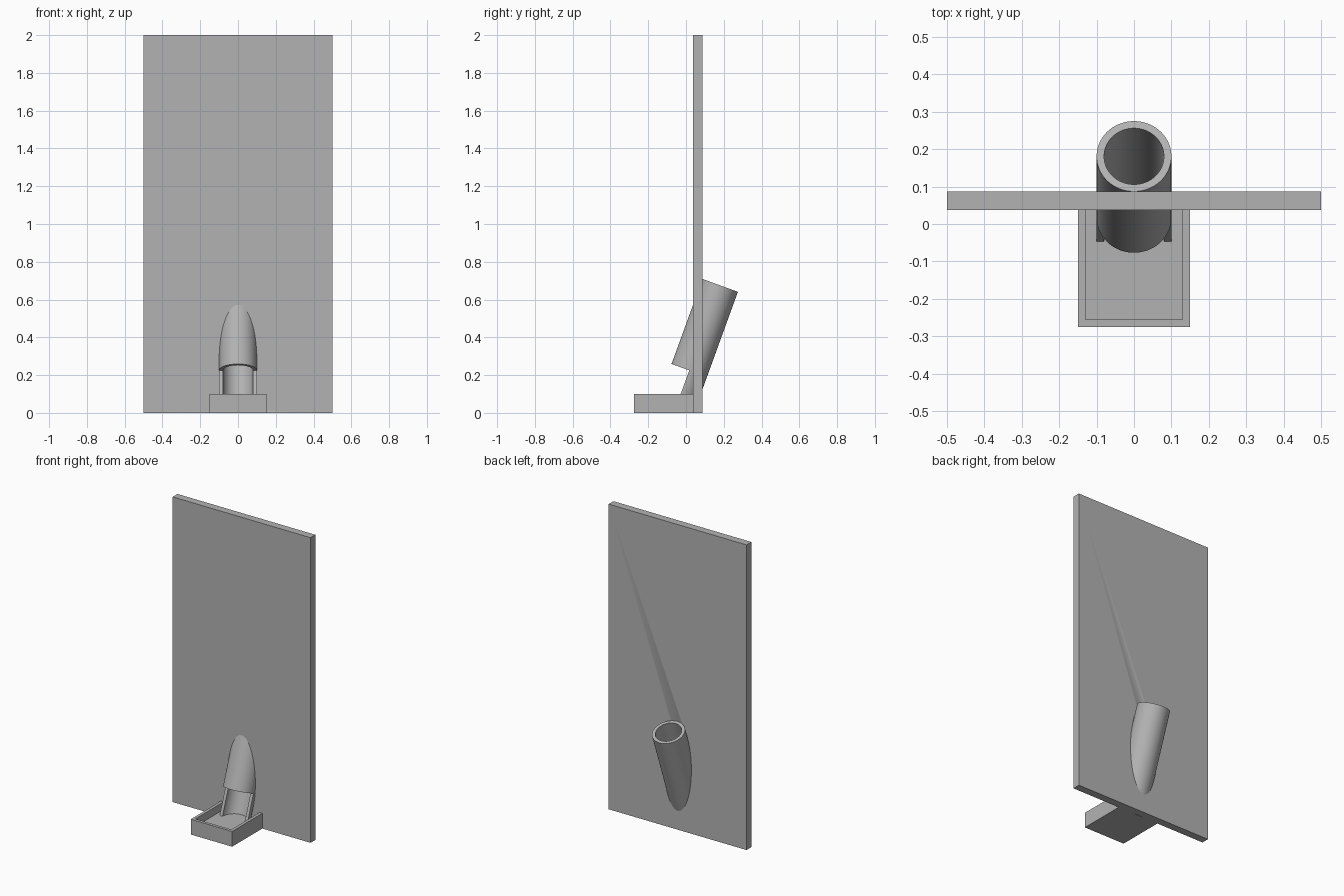
import bpy, math
from mathutils import Vector, Matrix

if "Cube" in bpy.data.objects:
    bpy.data.objects.remove(bpy.data.objects["Cube"])

TILT = math.radians(20)
AXIS = Vector((0, math.sin(TILT), math.cos(TILT)))
TOP = Vector((0, 0.181, 0.675))        # centre of the tube's upper end
ROT = Matrix.Rotation(-TILT, 4, 'X')   # leans the tube back

grey = bpy.data.materials.new("light_grey")
grey.diffuse_color = (0.45, 0.45, 0.45, 1)
grey.use_nodes = True
grey.node_tree.nodes["Principled BSDF"].inputs["Base Color"].default_value = grey.diffuse_color


def box(name, lo, hi):
    bpy.ops.mesh.primitive_cube_add(size=1)
    o = bpy.context.object
    o.name = name
    lo, hi = Vector(lo), Vector(hi)
    o.data.transform(Matrix.Translation((lo + hi) / 2) @ Matrix.Diagonal((*(hi - lo), 1)))
    o.data.materials.append(grey)
    return o


def rod(name, radius, start, end):
    # Cylinder along the tilted axis, distances measured down from TOP
    bpy.ops.mesh.primitive_cylinder_add(vertices=96, radius=radius, depth=end - start)
    o = bpy.context.object
    o.name = name
    o.data.transform(Matrix.Translation(TOP - AXIS * (start + end) / 2) @ ROT)
    o.data.materials.append(grey)
    return o


def cut(target, cutter):
    m = target.modifiers.new("cut", 'BOOLEAN')
    m.operation, m.solver, m.object = 'DIFFERENCE', 'EXACT', cutter
    bpy.context.view_layer.objects.active = target
    bpy.ops.object.modifier_apply(modifier=m.name)
    bpy.data.objects.remove(cutter)


# Upright board with a slanted hole for the tube
board = box("board", (-0.5, 0.037, 0), (0.5, 0.087, 2))
cut(board, rod("board_hole", 0.0999, -0.1, 0.69))

# Shallow tray in front of the board
tray = box("tray", (-0.15, -0.275, 0), (0.15, 0.037, 0.1))
cut(tray, box("tray_recess", (-0.13, -0.255, 0.05), (0.13, 0.1, 0.2)))

# Slanted tube with its lower front half cut away as a chute
tube = rod("tube", 0.1, 0, 0.68)
cut(tube, rod("bore", 0.08, -0.1, 0.9))
opening = box("opening", (-0.3, -0.3, -0.5), (0.3, 0, 0))
opening.data.transform(Matrix.Translation(TOP - AXIS * 0.479) @ ROT)
cut(tube, opening)

for o in (board, tray, tube):
    bpy.ops.object.select_all(action='DESELECT')
    o.select_set(True)
    bpy.context.view_layer.objects.active = o
    bpy.ops.object.shade_smooth_by_angle(angle=math.radians(30))
